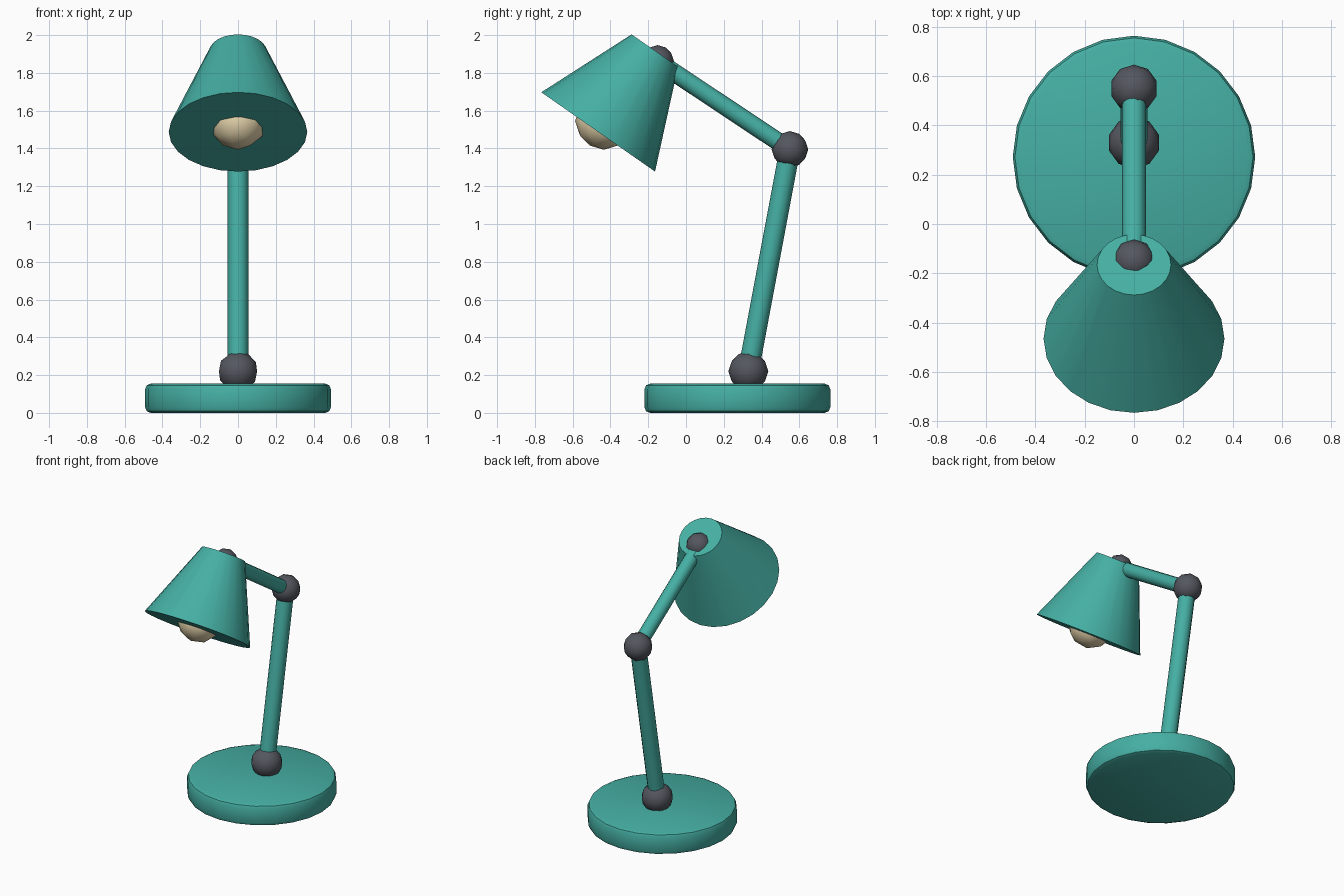
import bpy, math
from mathutils import Vector

if "Cube" in bpy.data.objects:
    bpy.data.objects.remove(bpy.data.objects["Cube"])


def material(name, rgb):
    m = bpy.data.materials.new(name)
    m.diffuse_color = (*rgb, 1)
    m.use_nodes = True
    m.node_tree.nodes["Principled BSDF"].inputs["Base Color"].default_value = m.diffuse_color
    return m


TEAL = material("teal_paint", (0.06, 0.43, 0.37))
DARK = material("dark_joint", (0.09, 0.095, 0.115))
GLOW = material("warm_bulb", (0.80, 0.67, 0.42))


def finish(name, mat, angle=40):
    ob = bpy.context.object
    ob.name = name
    ob.data.materials.append(mat)
    bpy.ops.object.shade_smooth_by_angle(angle=math.radians(angle))
    return ob


def frustum(name, a, b, ra, rb, sides, mat):
    """Closed cone or cylinder from point a to b, in the x = 0 plane."""
    a, b = Vector((0, *a)), Vector((0, *b))
    d = b - a
    bpy.ops.mesh.primitive_cone_add(
        vertices=sides, radius1=ra, radius2=rb, depth=d.length,
        location=(a + b) / 2, rotation=(math.atan2(-d.y, d.z), 0, 0))
    return finish(name, mat)


def ball(name, c, r, mat):
    bpy.ops.mesh.primitive_ico_sphere_add(subdivisions=2, radius=r, location=(0, *c))
    return finish(name, mat)


# Joint positions (y, z)
FOOT, ELBOW, NECK = (0.33, 0.22), (0.55, 1.395), (-0.15, 1.86)

# Base disc with rounded rims
bpy.ops.mesh.primitive_cylinder_add(vertices=24, radius=0.492, depth=0.155,
                                    location=(0, 0.272, 0.0775))
base = bpy.context.object
bev = base.modifiers.new("rim", 'BEVEL')
bev.width, bev.segments = 0.03, 2
bpy.ops.object.modifier_apply(modifier="rim")
finish("base", TEAL)

# Arms
frustum("lower_arm", FOOT, ELBOW, 0.055, 0.055, 12, TEAL)
frustum("upper_arm", ELBOW, NECK, 0.048, 0.048, 12, TEAL)

# Ball joints
ball("base_joint", FOOT, 0.106, DARK)
ball("elbow_joint", ELBOW, 0.097, DARK)
ball("neck_joint", NECK, 0.087, DARK)

# Shade and bulb
frustum("shade", (-0.465, 1.4875), (-0.165, 1.918), 0.367, 0.15, 24, TEAL)
ball("bulb", (-0.435, 1.545), 0.152, GLOW)
